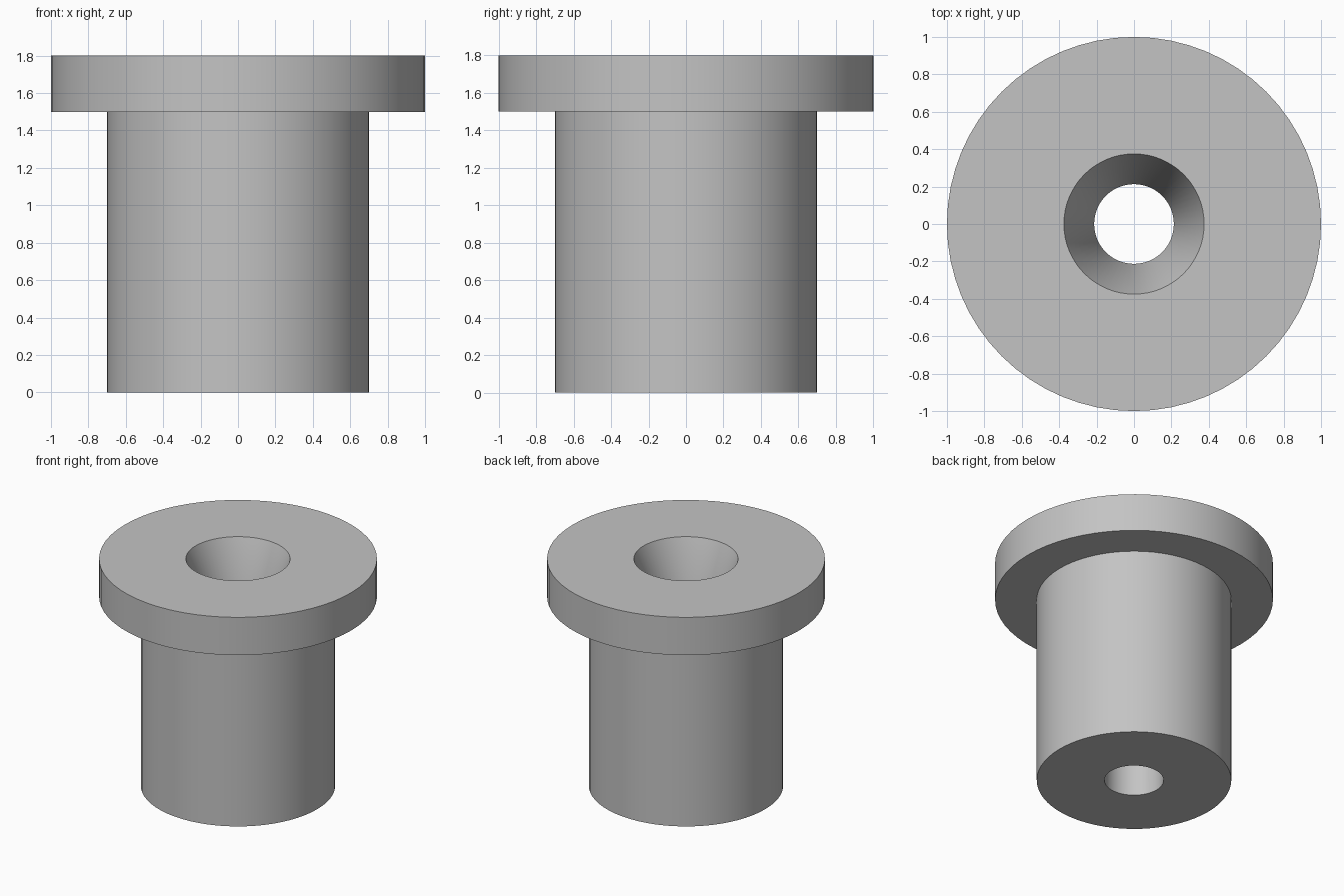
import bpy
import bmesh
import math

SEGMENTS = 64

cube = bpy.data.objects.get("Cube")
if cube:
    bpy.data.objects.remove(cube, do_unlink=True)

# Plain grey metal
metal = bpy.data.materials.new("grey metal")
metal.use_nodes = True
grey = (0.55, 0.55, 0.55, 1.0)
metal.diffuse_color = grey
metal.node_tree.nodes["Principled BSDF"].inputs["Base Color"].default_value = grey


def lathe(name, profile):
    """Spin a closed (radius, height) profile around the z axis."""
    bm = bmesh.new()
    rings = []
    for radius, z in profile:
        ring = []
        for i in range(SEGMENTS):
            a = math.tau * i / SEGMENTS
            ring.append(bm.verts.new((radius * math.cos(a), radius * math.sin(a), z)))
        rings.append(ring)
    for lower, upper in zip(rings, rings[1:] + rings[:1]):
        for i in range(SEGMENTS):
            j = (i + 1) % SEGMENTS
            bm.faces.new((lower[i], lower[j], upper[j], upper[i]))
    bmesh.ops.recalc_face_normals(bm, faces=bm.faces)
    mesh = bpy.data.meshes.new(name)
    bm.to_mesh(mesh)
    bm.free()
    mesh.materials.append(metal)
    obj = bpy.data.objects.new(name, mesh)
    bpy.context.collection.objects.link(obj)
    bpy.ops.object.select_all(action="DESELECT")
    obj.select_set(True)
    bpy.context.view_layer.objects.active = obj
    bpy.ops.object.shade_smooth_by_angle(angle=math.radians(30))
    return obj


# Sleeve, flange and tapered bore as one turned part
lathe("flanged_bushing", [
    (0.213, 0.0),    # bore at the foot
    (0.70, 0.0),     # sleeve
    (0.70, 1.5),
    (1.0, 1.5),      # flange
    (1.0, 1.8),
    (0.375, 1.8),    # tapered mouth
    (0.213, 1.35),   # taper meets the straight bore
])
